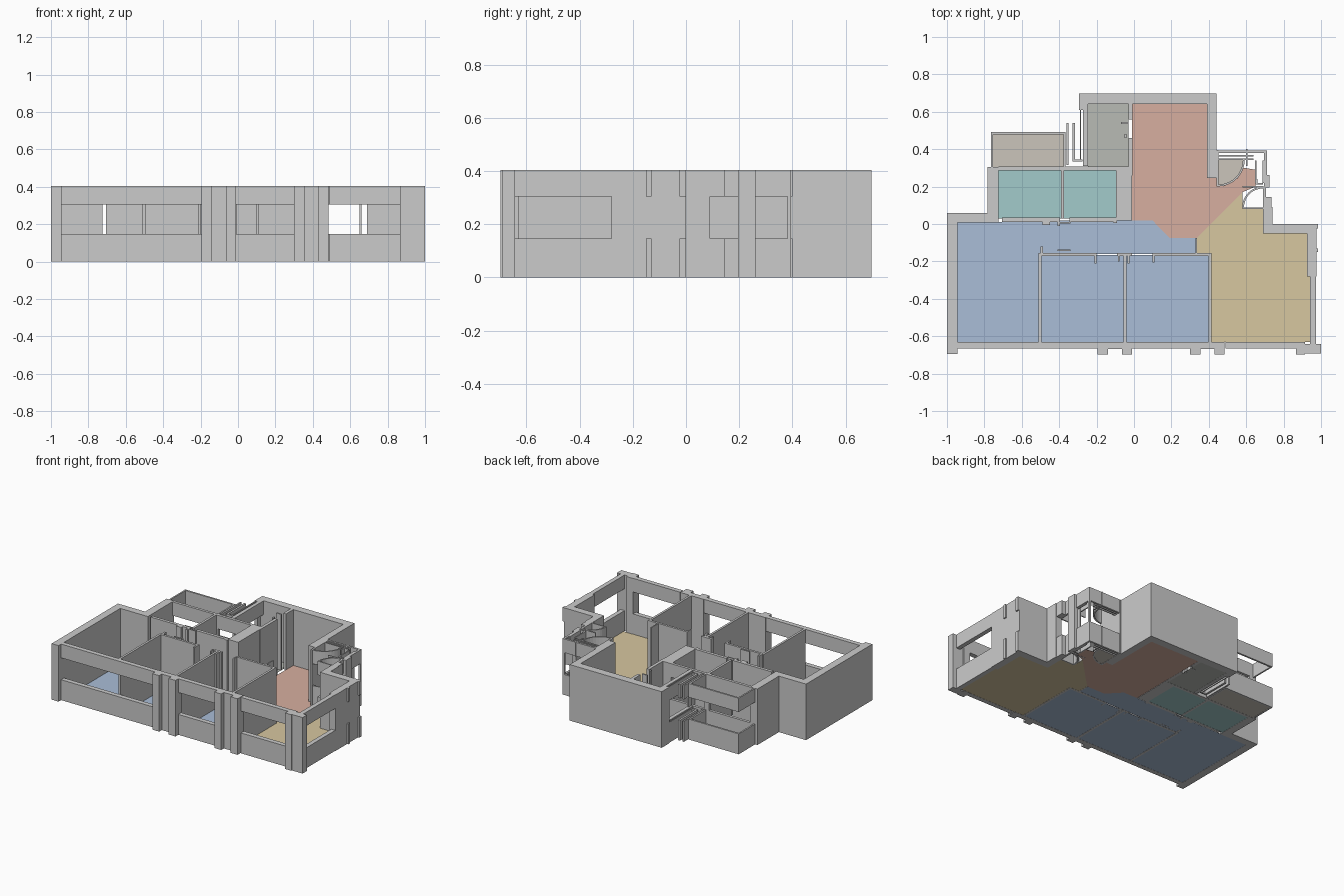
import bpy, bmesh, math

if "Cube" in bpy.data.objects:
    bpy.data.objects.remove(bpy.data.objects["Cube"])

H, SILL, HEAD = 0.404, 0.147, 0.305     # wall top, window sill, window head
FULL = [(0, H)]
BANDS = [(0, SILL), (HEAD, H)]


def finish(name, bm, mat=None):
    bmesh.ops.recalc_face_normals(bm, faces=bm.faces)
    me = bpy.data.meshes.new(name)
    bm.to_mesh(me)
    bm.free()
    ob = bpy.data.objects.new(name, me)
    bpy.context.collection.objects.link(ob)
    if mat:
        me.materials.append(mat)
    return ob


def prism(bm, pts, z0, z1):
    lo = [bm.verts.new((x, y, z0)) for x, y in pts]
    hi = [bm.verts.new((x, y, z1)) for x, y in pts]
    bm.faces.new(lo[::-1])
    bm.faces.new(hi)
    n = len(pts)
    for i in range(n):
        j = (i + 1) % n
        bm.faces.new((lo[i], lo[j], hi[j], hi[i]))


def walls(name, rects, levels=FULL):
    """Boxes from plan rectangles (x0, x1, y0, y1), one per height level."""
    bm = bmesh.new()
    for x0, x1, y0, y1 in rects:
        for z0, z1 in levels:
            prism(bm, [(x0, y0), (x1, y0), (x1, y1), (x0, y1)], z0, z1)
    return finish(name, bm)


def arc(cx, cy, r, a0, a1, n=10):
    return [(cx + r * math.cos(math.radians(a0 + (a1 - a0) * i / n)),
             cy + r * math.sin(math.radians(a0 + (a1 - a0) * i / n))) for i in range(n + 1)]


def curved_wall(name, cx, cy, r, a0, a1, t=0.01):
    bm = bmesh.new()
    for z0, z1 in BANDS:
        prism(bm, arc(cx, cy, r, a0, a1) + arc(cx, cy, r - t, a1, a0), z0, z1)
    return finish(name, bm)


def material(name, rgb):
    m = bpy.data.materials.new(name)
    m.diffuse_color = (*rgb, 1)
    m.use_nodes = True
    m.node_tree.nodes["Principled BSDF"].inputs["Base Color"].default_value = m.diffuse_color
    return m


def floor(name, pts, mat):
    bm = bmesh.new()
    f = bm.faces.new([bm.verts.new((x, y, 0.001)) for x, y in pts])
    if f.normal.z < 0 or sum(a[0] * b[1] - b[0] * a[1]
                             for a, b in zip(pts, pts[1:] + pts[:1])) < 0:
        f.normal_flip()
    me = bpy.data.meshes.new(name)
    bm.to_mesh(me)
    bm.free()
    me.materials.append(mat)
    bpy.context.collection.objects.link(bpy.data.objects.new(name, me))


def rect(x0, x1, y0, y1):
    return [(x0, y0), (x1, y0), (x1, y1), (x0, y1)]


# Left and back outer walls
walls("left_outer_wall", [(-1, -.945, -.695, .06), (-.945, -.725, .008, .06),
                          (-.783, -.725, .06, .305)])
walls("back_outer_wall", [(-.295, .44, .642, .698), (.39, .44, .245, .642),
                          (-.295, -.27, .61, .642)])

# Front pillars: two flanking ribs and a recessed middle
for i, x in enumerate((-.195, .30)):
    walls(f"front_pillar_{i + 1}", [(x, x + .055, -.698, -.63), (x + .055, x + .13, -.668, -.63),
                                    (x + .13, x + .185, -.698, -.63)])
walls("front_corner_pillar", [(.865, .915, -.698, -.63), (.915, 1, -.692, -.642)])

# Front window bands: sill and lintel
walls("front_window_bands", [(-.945, -.195, -.666, -.632), (-.01, .30, -.666, -.632),
                             (.49, .865, -.666, -.632)], BANDS)

# Right side walls and window
walls("right_outer_wall", [(.925, .975, -.28, -.05), (.69, .975, -.052, 0),
                           (.69, .74, 0, .09), (.695, .725, .195, .262)])
walls("right_window_bands", [(.94, .972, -.642, -.28), (.975, .985, -.15, -.13),
                             (.95, .985, -.025, 0), (.70, .735, .09, .145),
                             (.69, .705, .09, .2)], BANDS)

# Entry and utility shaft at the back right
walls("utility_posts", [(.695, .71, .382, .394), (.65, .66, .21, .24), (.44, .452, .20, .395)])
walls("utility_window_bands", [(.44, .71, .38, .394), (.45, .64, .362, .37), (.45, .64, .343, .35),
                               (.695, .71, .26, .385), (.648, .656, .22, .34),
                               (.686, .695, .22, .34), (.656, .69, .212, .22),
                               (.60, .608, .31, .40), (.58, .69, .195, .202),
                               (.58, .588, .08, .10), (.58, .70, .08, .088)], BANDS)
curved_wall("utility_door_swing", .45, .343, .142, -90, 0)
curved_wall("entry_door_swing", .69, .088, .112, 90, 180)

# Washroom walls
walls("washroom_walls", [(-.39, -.373, .03, .30), (-.705, -.41, .012, .034),
                         (-.345, -.09, .012, .034), (-.095, -.012, .02, .307),
                         (-.40, -.36, .285, .307)])
walls("washroom_window_bands", [(-.725, -.40, .287, .307), (-.36, -.09, .287, .307)], BANDS)

# Back balcony enclosure
walls("balcony_window_bands", [(-.765, -.365, .479, .492), (-.765, -.754, .305, .48),
                               (-.376, -.365, .305, .48)], BANDS)

# Service shaft and small back room
walls("shaft_window_bands", [(-.361, -.35, .315, .54), (-.33, -.316, .335, .54),
                             (-.33, -.275, .335, .345), (-.29, -.283, .345, .61),
                             (-.272, -.245, .31, .642)], BANDS)
walls("small_room_walls", [(-.03, -.008, .26, .46), (-.03, -.008, .56, .642),
                           (-.26, -.245, .31, .34)])

# Bedroom partitions and corridor wall with door gaps
walls("bedroom_partitions", [(x, x + .016, -.632, -.155) for x in (-.511, -.056, .398)])
walls("corridor_wall", [(-.511, -.21, -.171, -.155), (-.09, -.01, -.171, -.155),
                        (.105, .412, -.171, -.155), (.328, .336, -.155, -.075)])
walls("door_jambs", [(-.212, -.2, -.21, -.155), (-.085, -.077, -.20, -.155),
                     (-.035, -.025, -.21, -.155), (.10, .11, -.205, -.155),
                     (-.50, -.487, -.155, -.12), (-.49, -.45, -.005, .012),
                     (-.41, -.395, -.01, .034), (-.11, -.09, .005, .02)])
walls("small_door_leaves", [(-.05, -.04, .46, .48), (-.07, -.03, .535, .545),
                            (-.41, -.34, .002, .01), (-.41, -.34, -.145, -.137)])

# Room floors
blue = material("bedroom_blue", (.40, .51, .68))
yellow = material("dining_yellow", (.68, .57, .35))
red = material("living_red", (.68, .43, .35))
teal = material("washroom_teal", (.36, .60, .60))
beige = material("balcony_beige", (.60, .56, .50))
sage = material("small_room_sage", (.48, .50, .46))

floor("bedroom_floor_left", rect(-.945, -.505, -.632, .01), blue)
floor("bedroom_floor_middle", rect(-.495, -.056, -.632, -.165), blue)
floor("bedroom_floor_right", rect(-.04, .398, -.632, -.165), blue)
floor("corridor_floor", [(-.505, -.16), (.335, -.16), (.335, -.075), (.19, -.075),
                         (.10, .018), (-.505, .018)], blue)
floor("dining_floor", [(.41, -.632), (.94, -.632), (.94, -.052), (.69, -.052), (.69, .08),
                       (.58, .08), (.58, .17), (.335, -.075), (.335, -.16), (.41, -.16)], yellow)
floor("living_floor", [(-.01, .018), (.10, .018), (.19, -.075), (.335, -.075), (.58, .17),
                       (.65, .20), (.65, .29), (.592, .30)]
      + arc(.45, .343, .142, -18, -90, 6) + [(.45, .25), (.39, .25), (.39, .642), (-.01, .642)], red)
floor("utility_floor", [(.45, .343)] + arc(.45, .343, .135, -90, 0), beige)
floor("washroom_floor_left", rect(-.725, -.39, .03, .29), teal)
floor("washroom_floor_right", rect(-.373, -.095, .03, .29), teal)
floor("balcony_floor", rect(-.756, -.374, .305, .48), beige)
floor("small_room_floor", rect(-.247, -.03, .305, .642), sage)
